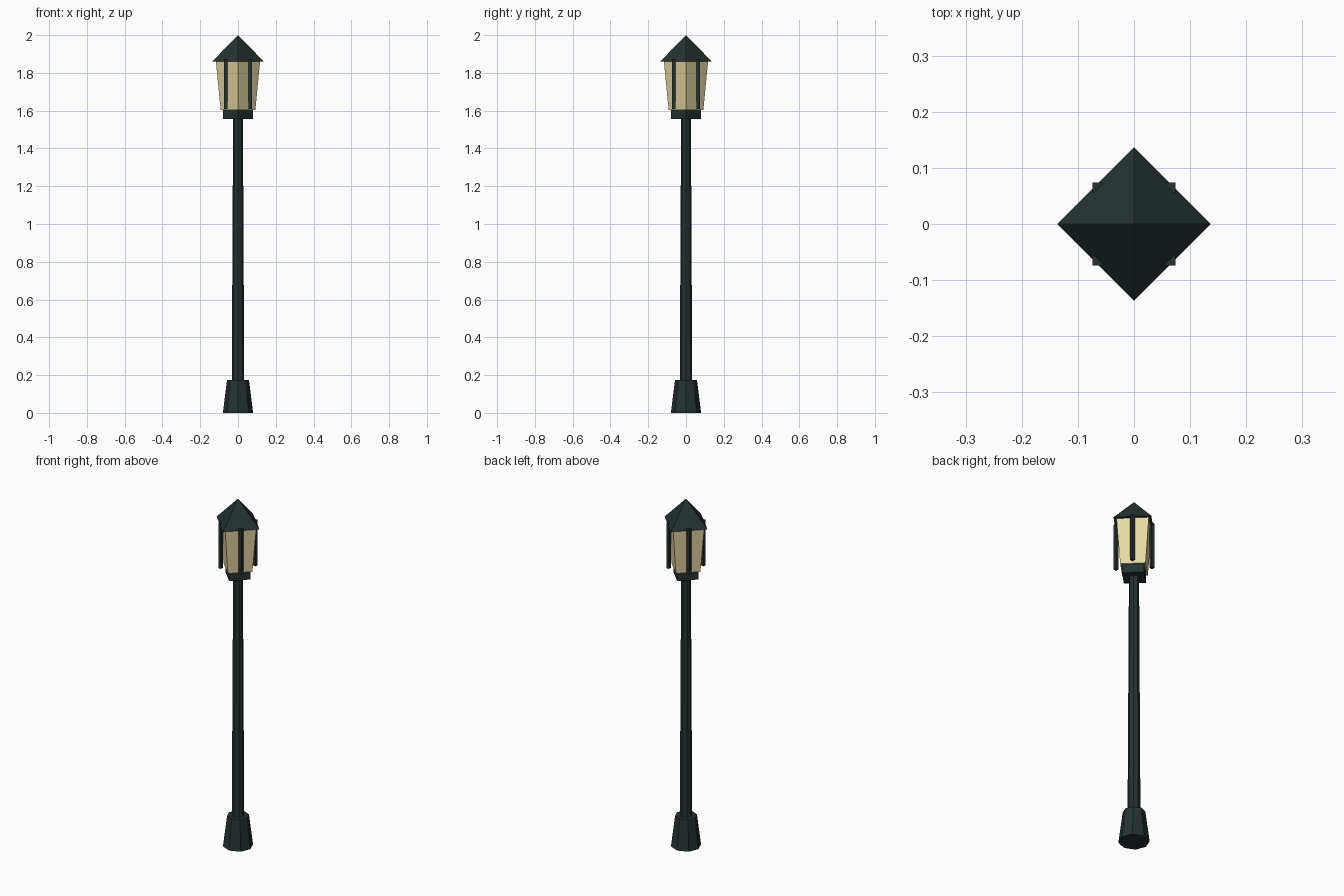
import bpy

if "Cube" in bpy.data.objects:
    bpy.data.objects.remove(bpy.data.objects["Cube"])


def material(name, rgb):
    m = bpy.data.materials.new(name)
    m.diffuse_color = (*rgb, 1)
    m.use_nodes = True
    m.node_tree.nodes["Principled BSDF"].inputs["Base Color"].default_value = m.diffuse_color
    return m


iron = material("dark green iron", (0.019, 0.031, 0.031))
glow = material("warm glass", (0.83, 0.72, 0.38))


def frustum(name, sides, r0, r1, z0, z1, mat):
    """Flat-sided cone section with corners on the axes."""
    bpy.ops.mesh.primitive_cone_add(vertices=sides, radius1=r0, radius2=r1,
                                    depth=z1 - z0, location=(0, 0, (z0 + z1) / 2))
    ob = bpy.context.object
    ob.name = name
    ob.data.materials.append(mat)
    return ob


# Octagonal post
frustum("base", 8, 0.08, 0.058, 0.0, 0.175, iron)
frustum("pole", 8, 0.033, 0.026, 0.17, 1.56, iron)

# Square lantern, turned so its corners lie on the axes
frustum("lantern_collar", 4, 0.08, 0.08, 1.555, 1.605, iron)
frustum("lantern_glass", 4, 0.092, 0.117, 1.603, 1.862, glow)
frustum("lantern_roof", 4, 0.137, 0.0, 1.86, 2.0, iron)

# Upright bars in front of each glass face
for sx in (-1, 1):
    for sy in (-1, 1):
        bpy.ops.mesh.primitive_cube_add(size=1, location=(sx * 0.065, sy * 0.065, 1.739))
        bar = bpy.context.object
        bar.name = "lantern_bar"
        bar.scale = (0.018, 0.018, 0.262)
        bar.data.materials.append(iron)
